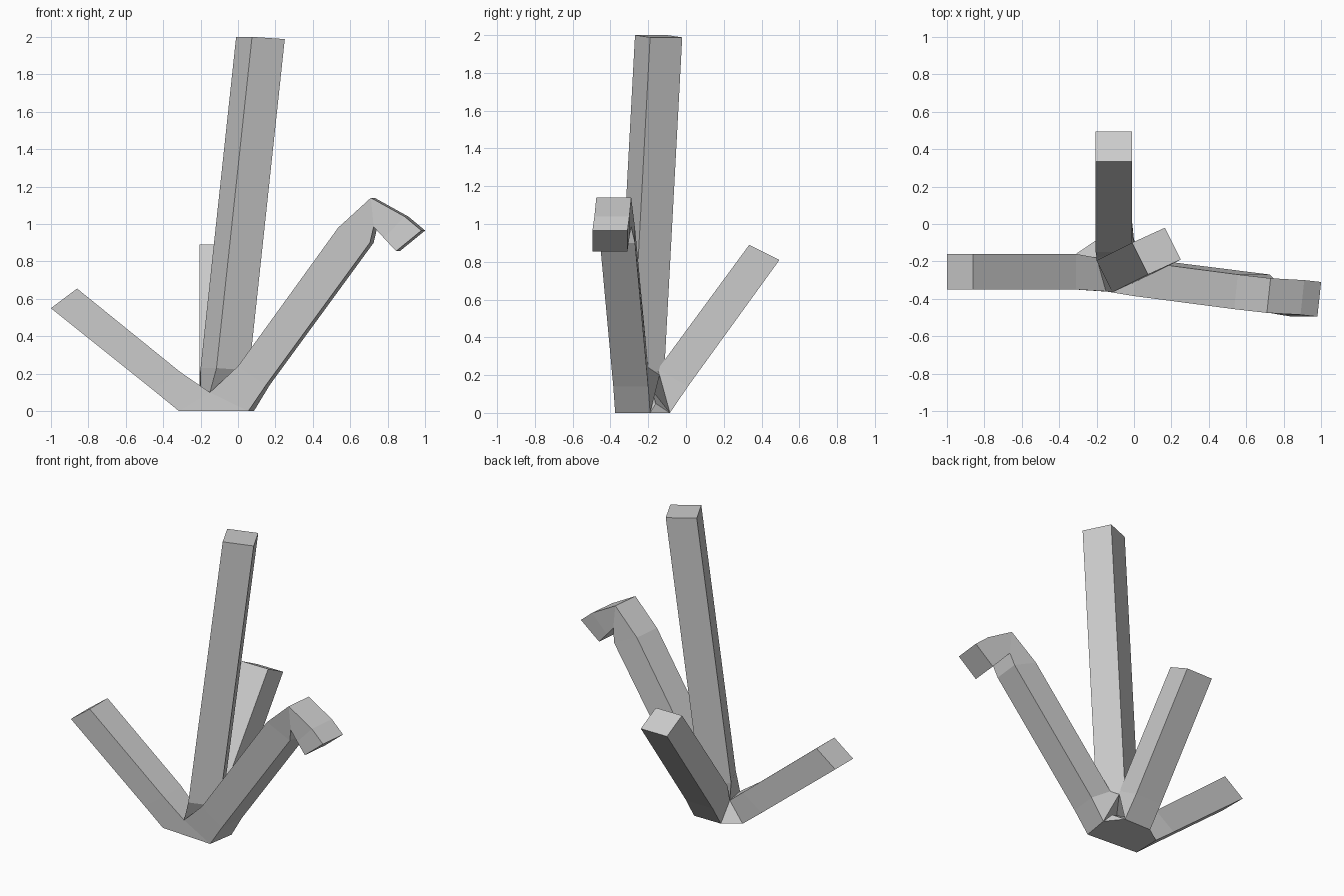
import bpy
import bmesh
from mathutils import Vector

# Remove the default cube
default_cube = bpy.data.objects.get("Cube")
if default_cube:
    bpy.data.objects.remove(default_cube, do_unlink=True)

# One plain grey material
grey = bpy.data.materials.new("plain_grey")
grey.use_nodes = True
colour = (0.6, 0.6, 0.6, 1)
grey.diffuse_color = colour
grey.node_tree.nodes["Principled BSDF"].inputs["Base Color"].default_value = colour


def add_object(name, bm):
    bmesh.ops.recalc_face_normals(bm, faces=bm.faces)
    mesh = bpy.data.meshes.new(name)
    bm.to_mesh(mesh)
    bm.free()
    mesh.materials.append(grey)
    obj = bpy.data.objects.new(name, mesh)
    bpy.context.collection.objects.link(obj)
    return obj


def box_section(upper, lower, across):
    """Four corners of a beam section: one edge and the same edge moved across."""
    upper, lower, across = Vector(upper), Vector(lower), Vector(across)
    return [upper, upper + across, lower + across, lower]


def loft_beam(name, root, across, edges):
    """Skin a four-sided beam from its root corners through each section edge."""
    bm = bmesh.new()
    sections = [root] + [box_section(up, low, across) for up, low in edges]
    rings = [[bm.verts.new(co) for co in section] for section in sections]
    for ring, following in zip(rings, rings[1:]):
        for i in range(4):
            j = (i + 1) % 4
            bm.faces.new((ring[i], ring[j], following[j], following[i]))
    bm.faces.new(rings[0])
    bm.faces.new(rings[-1])
    return add_object(name, bm)


# Shared corners where the beams meet
crotch_front = Vector((-0.15, -0.36, 0.1))
crotch_left = Vector((-0.2, -0.18, 0.12))
crotch_back = Vector((0, -0.14, 0.2))
crotch_low = Vector((0.04, -0.16, 0.05))
crotch_inner = Vector((0, -0.26, 0.14))

# Corners of the flat base
bent_front = Vector((0.055, -0.375, 0))
bent_back = Vector((0.085, -0.19, 0))
rear_inner = Vector((0, -0.085, 0))
rear_outer = Vector((-0.2, -0.085, 0))
short_back = Vector((-0.31, -0.16, 0))
short_front = Vector((-0.315, -0.35, 0))

# Base block filling the junction
bm = bmesh.new()
for corner in (bent_front, bent_back, rear_inner, rear_outer, short_back,
               short_front, crotch_front, crotch_left, crotch_low):
    bm.verts.new(corner)
bmesh.ops.convex_hull(bm, input=bm.verts)
add_object("base_joint", bm)

# Short beam leaning to the right side
loft_beam("short_beam",
          [crotch_front, crotch_left, short_back, short_front],
          (0, 0.19, 0),
          [((-0.31, -0.35, 0.21), (-0.45, -0.35, 0.11)),
           ((-0.86, -0.35, 0.655), (-1, -0.35, 0.55))])

# Beam leaning to the rear
loft_beam("rear_beam",
          [crotch_left, crotch_back, rear_inner, rear_outer],
          (0.195, 0, 0),
          [((-0.205, -0.15, 0.23), (-0.205, 0.01, 0.14)),
           ((-0.205, 0.335, 0.89), (-0.205, 0.495, 0.81))])

# Tall, nearly upright beam
loft_beam("tall_beam",
          [crotch_front, crotch_inner, crotch_back, crotch_left],
          (0.175, 0.08, -0.012),
          [((-0.115, -0.365, 0.23), (-0.2, -0.195, 0.23)),
           ((0.075, -0.27, 2), (-0.01, -0.1, 2))])

# Long beam leaning to the left side, hooked over at its end
loft_beam("hooked_beam",
          [crotch_front, crotch_back, bent_back, bent_front],
          (0.02, 0.185, 0),
          [((0, -0.385, 0.24), (0.15, -0.385, 0.14)),
           ((0.535, -0.455, 0.98), (0.705, -0.455, 0.9)),
           ((0.71, -0.475, 1.14), (0.725, -0.475, 0.985)),
           ((0.89, -0.485, 1.04), (0.78, -0.485, 0.925)),
           ((0.98, -0.495, 0.965), (0.845, -0.495, 0.855))])
